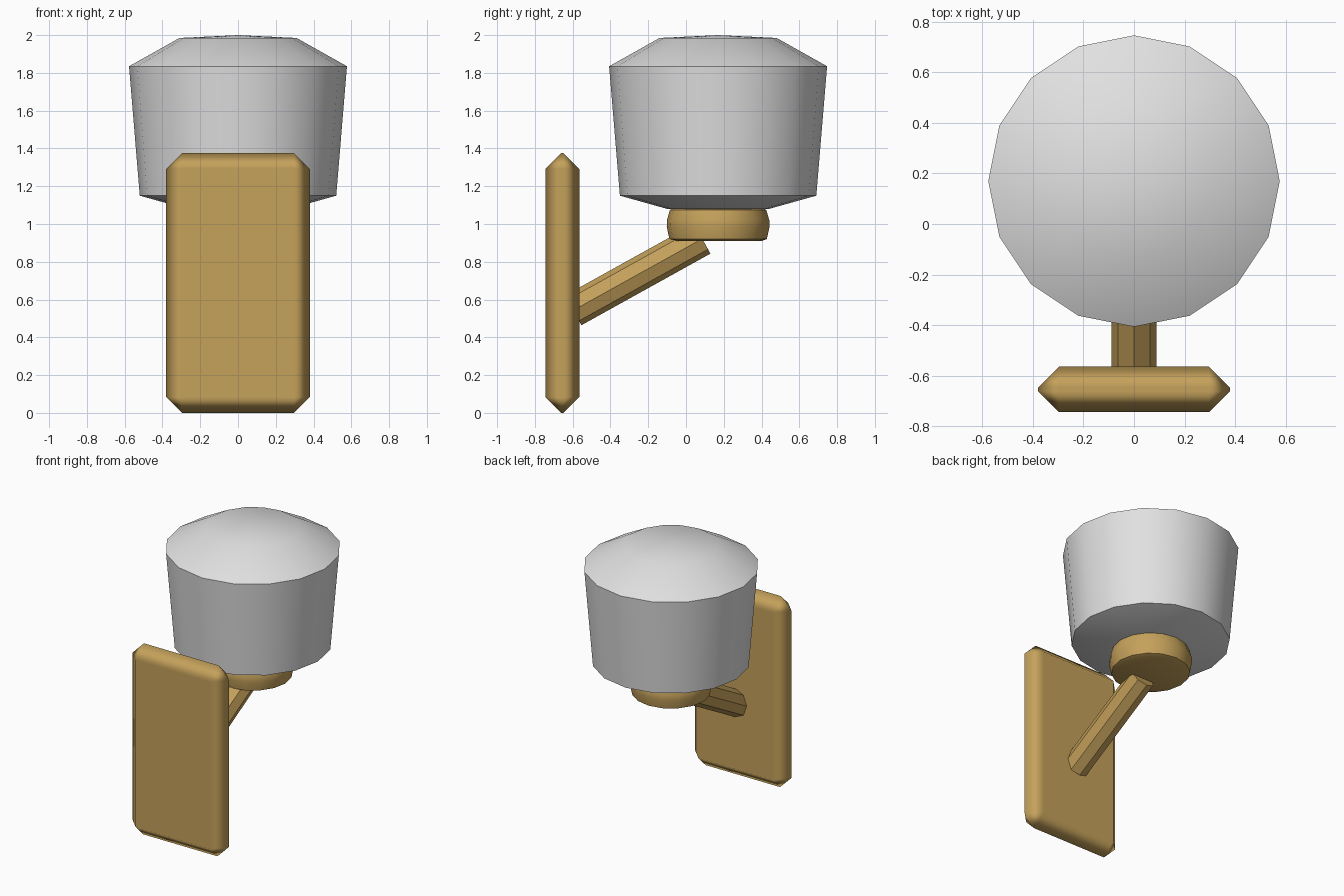
import bpy
import bmesh
from math import cos, sin, pi, radians
from mathutils import Matrix, Vector

cube = bpy.data.objects.get("Cube")
if cube:
    bpy.data.objects.remove(cube, do_unlink=True)


def material(name, color):
    mat = bpy.data.materials.new(name)
    mat.use_nodes = True
    mat.diffuse_color = (*color, 1)
    mat.node_tree.nodes["Principled BSDF"].inputs["Base Color"].default_value = (*color, 1)
    return mat


def add_object(name, bm, mat, smooth_angle=None):
    bmesh.ops.recalc_face_normals(bm, faces=bm.faces)
    mesh = bpy.data.meshes.new(name)
    bm.to_mesh(mesh)
    bm.free()
    mesh.materials.append(mat)
    obj = bpy.data.objects.new(name, mesh)
    bpy.context.collection.objects.link(obj)
    if smooth_angle:
        bpy.ops.object.select_all(action="DESELECT")
        obj.select_set(True)
        bpy.context.view_layer.objects.active = obj
        bpy.ops.object.shade_smooth_by_angle(angle=radians(smooth_angle))
    return obj


def lathe(name, profile, mat, y, sides=16):
    """Turn a (radius, height) profile about a vertical axis; radius 0 makes a tip."""
    bm = bmesh.new()
    rings = []
    for r, z in profile:
        count = sides if r else 1
        rings.append([bm.verts.new((r * cos(2 * pi * i / sides), y + r * sin(2 * pi * i / sides), z))
                      for i in range(count)])
    for low, high in zip(rings, rings[1:]):
        for i in range(sides):
            j = (i + 1) % sides
            corners = [low[i % len(low)], low[j % len(low)], high[j % len(high)], high[i % len(high)]]
            bm.faces.new(list(dict.fromkeys(corners)))
    return add_object(name, bm, mat, 32)


brass = material("brass", (0.56, 0.36, 0.105))
glass = material("frosted white", (0.75, 0.75, 0.75))
LAMP_Y = 0.17

# Glass shade with domed top and shallow conical base
lathe("lamp_shade", [(0, 1.08), (0.27, 1.08), (0.52, 1.15), (0.577, 1.835),
                     (0.31, 1.985), (0, 2.0)], glass, LAMP_Y)

# Rounded cup under the shade
lathe("shade_holder", [(0, 0.91), (0.23, 0.91), (0.258, 0.92), (0.272, 0.985),
                       (0.271, 1.02), (0.255, 1.075), (0.23, 1.085), (0, 1.085)], brass, LAMP_Y)

# Wall plate with broad chamfers
bm = bmesh.new()
bmesh.ops.create_cube(bm, size=1, matrix=Matrix.Translation((0, -0.655, 0.6875))
                      @ Matrix.Diagonal((0.76, 0.18, 1.375, 1)))
plate = add_object("wall_plate", bm, brass)
plate.data.polygons.foreach_set("use_smooth", [True] * len(plate.data.polygons))
bevel = plate.modifiers.new("chamfer", "BEVEL")
bevel.width = 0.083
bevel.segments = 1
bevel.harden_normals = True

# Slanted octagonal arm
start, end = Vector((0, -0.597, 0.543)), Vector((0, 0.086, 0.922))
axis = end - start
bm = bmesh.new()
bmesh.ops.create_cone(bm, cap_ends=True, segments=8, radius1=0.09, radius2=0.09, depth=axis.length)
# Keep a corner of the octagon pointing sideways
top = max(bm.verts, key=lambda v: v.co.x)
if abs(top.co.y) > 0.01:
    bmesh.ops.rotate(bm, verts=bm.verts, matrix=Matrix.Rotation(pi / 8, 3, "Z"))
tilt = Vector((0, 0, 1)).rotation_difference(axis).to_matrix().to_4x4()
bm.transform(Matrix.Translation((start + end) / 2) @ tilt)
add_object("arm", bm, brass)
